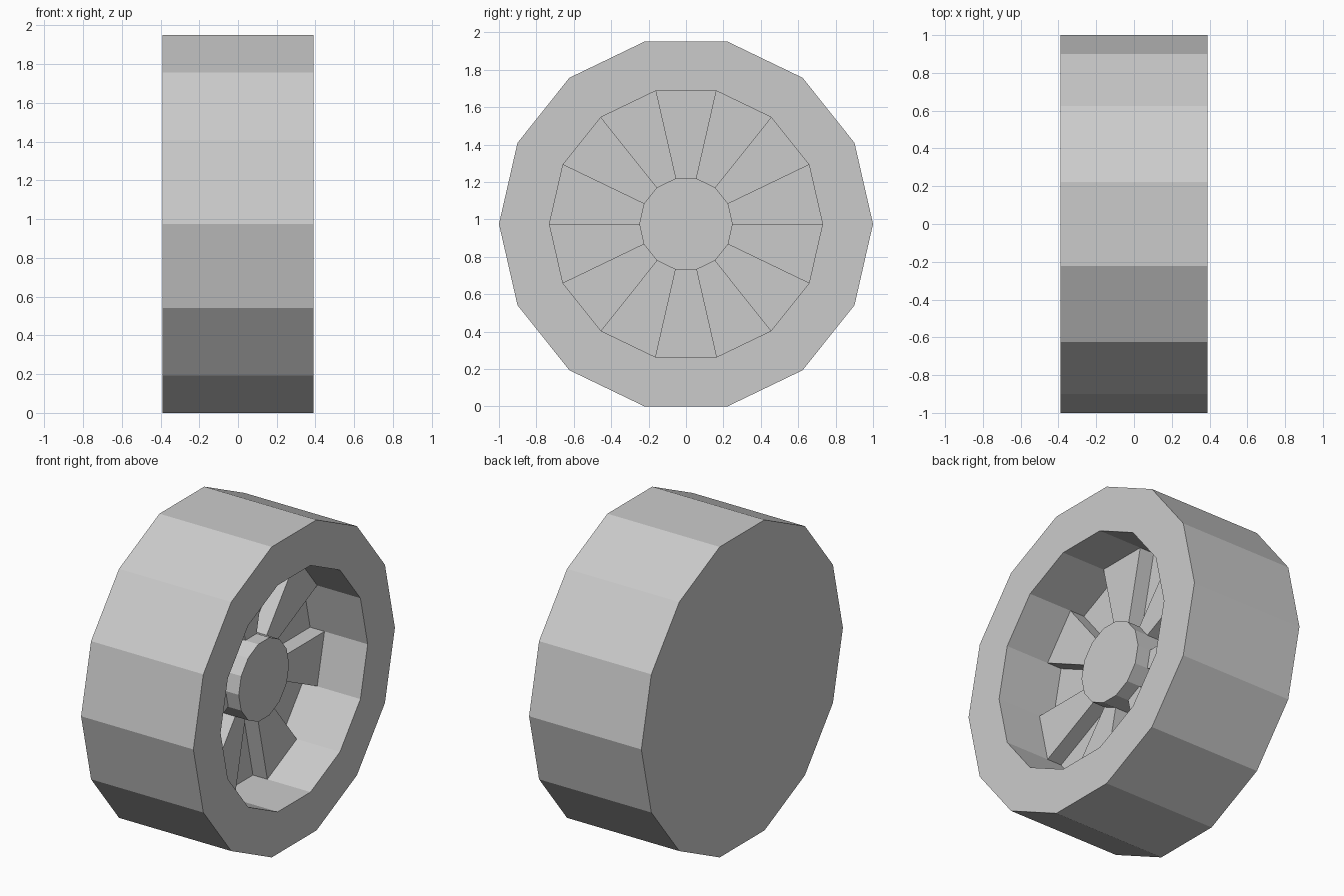
import bpy, bmesh
from math import cos, sin, pi

if "Cube" in bpy.data.objects:
    bpy.data.objects.remove(bpy.data.objects["Cube"])

N = 14                       # sides of the wheel
CZ = cos(pi / N)             # axle height, lowest facet rests on z = 0
R_TYRE, R_RIM, R_HUB = 1.0, 0.73, 0.25
HALF, HUB_X, SPOKE_X, FLOOR_X = 0.39, 0.18, 0.09, -0.01


def point(x, r, k):
    a = 2 * pi * k / N
    return (x, r * cos(a), CZ + r * sin(a))


def finish(name, bm):
    bmesh.ops.recalc_face_normals(bm, faces=bm.faces)
    mesh = bpy.data.meshes.new(name)
    bm.to_mesh(mesh)
    bm.free()
    obj = bpy.data.objects.new(name, mesh)
    bpy.context.collection.objects.link(obj)
    return obj


def turned(name, profile):
    """Closed solid turned round the x axle from (x, radius) points."""
    bm = bmesh.new()
    rings = [[bm.verts.new(point(x, r, k)) for k in range(N)] for x, r in profile]
    for a, b in zip(rings, rings[1:]):
        for k in range(N):
            j = (k + 1) % N
            bm.faces.new((a[k], a[j], b[j], b[k]))
    bm.faces.new(rings[0])
    bm.faces.new(rings[-1])
    return finish(name, bm)


# Tyre with closed back and a recessed dish on the +x side
turned("tyre_and_rim", [(-HALF, R_TYRE), (HALF, R_TYRE),
                        (HALF, R_RIM), (FLOOR_X, R_RIM)])

# Hub standing on the dish floor
turned("hub", [(FLOOR_X, R_HUB), (HUB_X, R_HUB)])

# Seven wedge spokes, filling every second segment
bm = bmesh.new()
for k in range(1, N, 2):
    low, high = [[bm.verts.new(point(x, r, s)) for r, s in
                  ((R_HUB, k), (R_RIM, k), (R_RIM, k + 1), (R_HUB, k + 1))]
                 for x in (FLOOR_X, SPOKE_X)]
    bm.faces.new(low)
    bm.faces.new(high)
    for i in range(4):
        j = (i + 1) % 4
        bm.faces.new((low[i], low[j], high[j], high[i]))
finish("spokes", bm)
